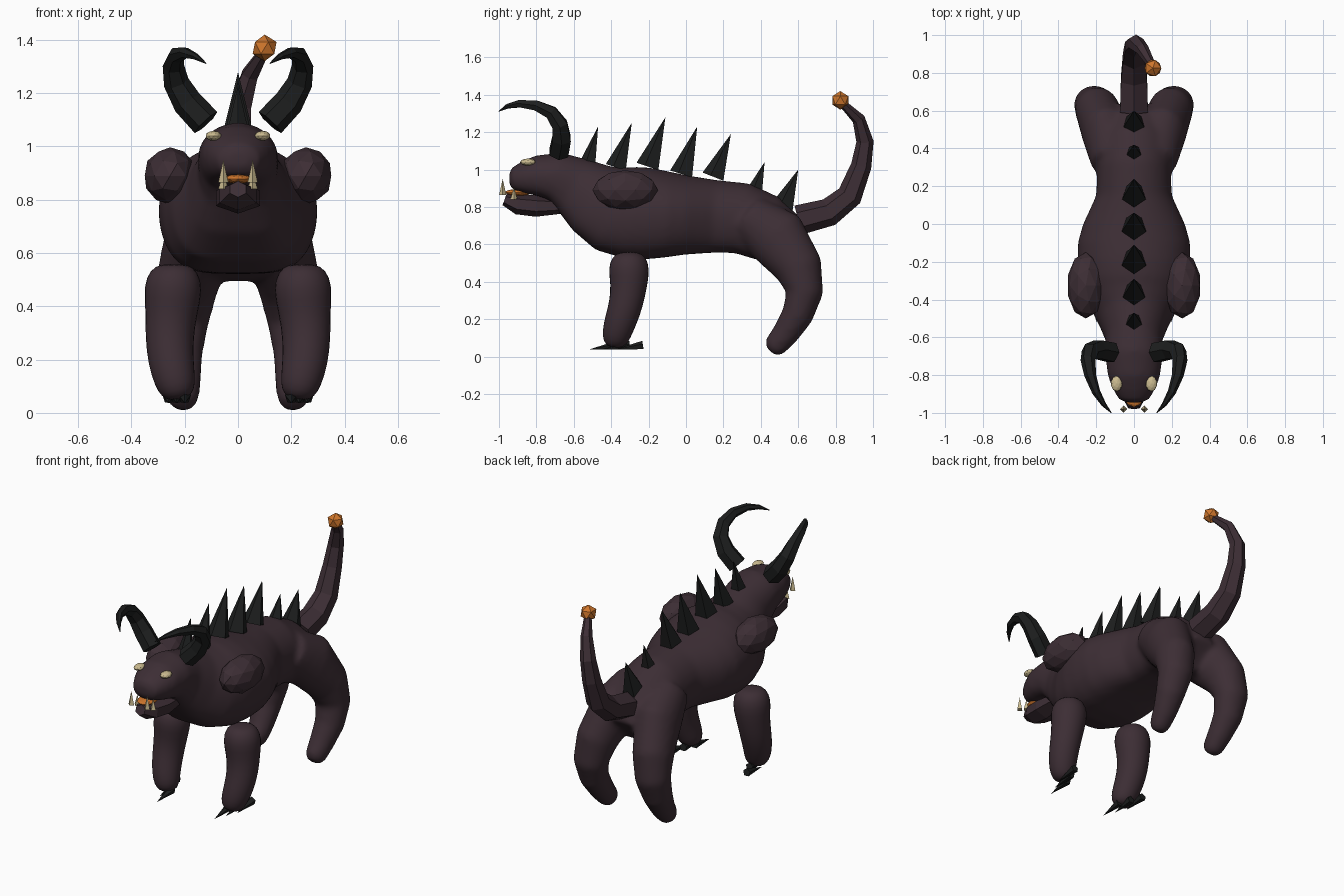
import bpy, bmesh, math
from mathutils import Vector, Matrix

cube = bpy.data.objects.get("Cube")
if cube:
    bpy.data.objects.remove(cube)


def material(name, rgb):
    m = bpy.data.materials.new(name)
    m.use_nodes = True
    m.diffuse_color = (*rgb, 1)
    bsdf = m.node_tree.nodes["Principled BSDF"]
    bsdf.inputs["Base Color"].default_value = (*rgb, 1)
    bsdf.inputs["Roughness"].default_value = 0.8
    return m


HIDE = material("dark plum hide", (0.046, 0.027, 0.035))
HORN = material("black horn", (0.012, 0.013, 0.013))
GLOW = material("ember orange", (0.62, 0.18, 0.025))
BONE = material("pale bone", (0.6, 0.5, 0.28))


def finish(name, bm, mat, smooth=False):
    bmesh.ops.recalc_face_normals(bm, faces=bm.faces)
    mesh = bpy.data.meshes.new(name)
    bm.to_mesh(mesh)
    bm.free()
    mesh.materials.append(mat)
    for p in mesh.polygons:
        p.use_smooth = smooth
    ob = bpy.data.objects.new(name, mesh)
    bpy.context.collection.objects.link(ob)
    return ob


def loft(bm, stations, sides, ref=(1, 0, 0), belly=1.0):
    """Tube through (x, y, z, side radius, up radius); belly < 1 squares the underside."""
    pts = [Vector(s[:3]) for s in stations]
    side, rings = Vector(ref), []
    for i, s in enumerate(stations):
        t = (pts[min(i + 1, len(pts) - 1)] - pts[max(i - 1, 0)]).normalized()
        side = (side - t * side.dot(t)).normalized()
        up = side.cross(t)
        ring = []
        for k in range(sides):
            a = math.tau * (k + 0.5) / sides
            c, n = math.cos(a), math.sin(a)
            d = side * c * s[3] + up * n * s[-1]
            if d.z < 0:
                d = side * math.copysign(abs(c) ** belly, c) * s[3] + up * n * s[-1]
            ring.append(bm.verts.new(pts[i] + d))
        rings.append(ring)
    for a, b in zip(rings, rings[1:]):
        for k in range(sides):
            j = (k + 1) % sides
            bm.faces.new((a[k], a[j], b[j], b[k]))
    bm.faces.new(rings[0])
    bm.faces.new(rings[-1])


def tube(name, stations, sides, mat, ref=(1, 0, 0), smooth=False):
    bm = bmesh.new()
    loft(bm, stations, sides, ref)
    return finish(name, bm, mat, smooth)


def spike(name, base, tip, radius, sides, mat):
    base, tip = Vector(base), Vector(tip)
    d = tip - base
    bm = bmesh.new()
    bmesh.ops.create_cone(bm, cap_ends=True, segments=sides, radius1=radius, radius2=0, depth=d.length)
    rot = d.to_track_quat('Z', 'Y').to_matrix().to_4x4()
    bm.transform(Matrix.Translation((base + tip) / 2) @ rot)
    return finish(name, bm, mat)


def ball(name, centre, radii, detail, mat, smooth=False):
    bm = bmesh.new()
    bmesh.ops.create_icosphere(bm, subdivisions=detail, radius=1)
    bm.transform(Matrix.Translation(centre) @ Matrix.Diagonal((*radii, 1)))
    return finish(name, bm, mat, smooth)


# Torso, neck, head: y, centre z, half width, half height
trunk = [(-0.945, 0.95, 0.04, 0.03), (-0.93, 0.95, 0.08, 0.06), (-0.87, 0.957, 0.115, 0.085),
         (-0.8, 0.968, 0.14, 0.108), (-0.7, 0.965, 0.15, 0.13), (-0.6, 0.915, 0.15, 0.16),
         (-0.5, 0.845, 0.19, 0.2), (-0.4, 0.79, 0.25, 0.235), (-0.3, 0.77, 0.285, 0.247),
         (-0.2, 0.765, 0.298, 0.245), (-0.1, 0.76, 0.298, 0.23), (0, 0.757, 0.27, 0.212),
         (0.15, 0.75, 0.2, 0.195), (0.3, 0.74, 0.195, 0.19), (0.42, 0.69, 0.2, 0.18),
         (0.52, 0.625, 0.18, 0.15), (0.59, 0.57, 0.13, 0.1)]
bm = bmesh.new()
loft(bm, [(0, y, z, w, h) for y, z, w, h in trunk], 36, belly=0.5)

# Hind legs flow out of the torso
for s in (1, -1):
    loft(bm, [(s * x, y, z, rx, r) for x, y, z, rx, r in [
        (0.1, 0.34, 0.74, 0.13, 0.13), (0.15, 0.49, 0.635, 0.13, 0.165), (0.195, 0.605, 0.47, 0.118, 0.13),
        (0.215, 0.635, 0.34, 0.105, 0.1), (0.22, 0.595, 0.22, 0.088, 0.085), (0.21, 0.53, 0.12, 0.072, 0.073),
        (0.205, 0.475, 0.055, 0.06, 0.064), (0.205, 0.45, 0.03, 0.04, 0.04)]], 18)
body = finish("body", bm, HIDE, True)
rm = body.modifiers.new("blend", 'REMESH')
rm.mode = 'VOXEL'
rm.voxel_size = 0.016
rm.use_smooth_shade = True
sm = body.modifiers.new("soften", 'SMOOTH')
sm.factor = 0.5
sm.iterations = 10

# Lower jaw, tongue, tail and its glowing tip
tube("lower_jaw", [(0, -0.655, 0.805, 0.08, 0.04), (0, -0.8, 0.805, 0.095, 0.057),
                   (0, -0.9, 0.815, 0.08, 0.055), (0, -0.97, 0.84, 0.035, 0.032)], 6, HIDE)
ball("tongue", (0, -0.895, 0.878), (0.055, 0.075, 0.018), 2, GLOW)
tube("tail", [(0, 0.6, 0.73, 0.085, 0.08), (0, 0.765, 0.772, 0.08, 0.075), (0, 0.875, 0.86, 0.068, 0.068),
              (0, 0.937, 1.02, 0.055, 0.055), (0.01, 0.957, 1.15, 0.046, 0.046),
              (0.045, 0.923, 1.27, 0.035, 0.035), (0.1, 0.83, 1.36, 0.02, 0.02)], 6, HIDE)
ball("tail_ember", (0.1, 0.825, 1.37), (0.05, 0.05, 0.05), 1, GLOW)

# Back spikes: base y, base z, tip y, tip z, radius
for i, (y, z, ty, tz, r) in enumerate([
        (-0.52, 1.04, -0.47, 1.23, 0.045), (-0.37, 1.01, -0.29, 1.25, 0.062), (-0.2, 1.015, -0.11, 1.28, 0.068),
        (-0.02, 0.975, 0.06, 1.23, 0.068), (0.15, 0.96, 0.24, 1.19, 0.066), (0.36, 0.85, 0.42, 1.04, 0.056),
        (0.515, 0.785, 0.6, 1.0, 0.07)]):
    spike(f"back_spike_{i + 1}", (0, y, z), (0, ty, tz), r, 5, HORN)

# Paired parts
for s, side in ((1, "left"), (-1, "right")):
    leg = tube("front_leg_" + side, [(s * x, y, z, r) for x, y, z, r in [
        (0.24, -0.305, 0.56, 0.05), (0.24, -0.305, 0.535, 0.093), (0.243, -0.305, 0.47, 0.115),
        (0.25, -0.305, 0.38, 0.1), (0.258, -0.32, 0.28, 0.093), (0.252, -0.35, 0.19, 0.088),
        (0.237, -0.372, 0.12, 0.08), (0.225, -0.38, 0.075, 0.066), (0.222, -0.382, 0.05, 0.035)]],
        14, HIDE, smooth=True)
    leg.modifiers.new("round", 'SUBSURF').levels = 1
    leg.modifiers["round"].render_levels = 1

    ball("shoulder_plate_" + side, (s * 0.255, -0.325, 0.89), (0.1, 0.175, 0.107), 2, HIDE)
    ball("eye_" + side, (s * 0.092, -0.845, 1.04), (0.03, 0.042, 0.019), 2, BONE)

    tube("horn_" + side, [(s * x, y, z, r) for x, y, z, r in [
        (0.12, -0.68, 1.09, 0.058), (0.19, -0.665, 1.165, 0.056), (0.232, -0.675, 1.24, 0.048),
        (0.243, -0.72, 1.305, 0.04), (0.232, -0.8, 1.342, 0.031), (0.2, -0.89, 1.352, 0.022),
        (0.16, -0.955, 1.338, 0.013), (0.12, -1, 1.312, 0.002)]], 6, HORN, ref=(0, 1, 0))

    # Fangs and staggered claws
    spike("front_fang_" + side, (s * 0.055, -0.98, 0.865), (s * 0.055, -0.98, 0.95), 0.019, 4, BONE)
    spike("rear_fang_" + side, (s * 0.055, -0.92, 0.84), (s * 0.055, -0.92, 0.905), 0.019, 4, BONE)
    for i in range(3):
        x, y = s * (0.2 + 0.03 * i), -0.52 + 0.07 * i
        spike(f"claw_{side}_{i + 1}", (x, y + 0.15, 0.06), (x, y, 0.037), 0.025, 5, HORN)
